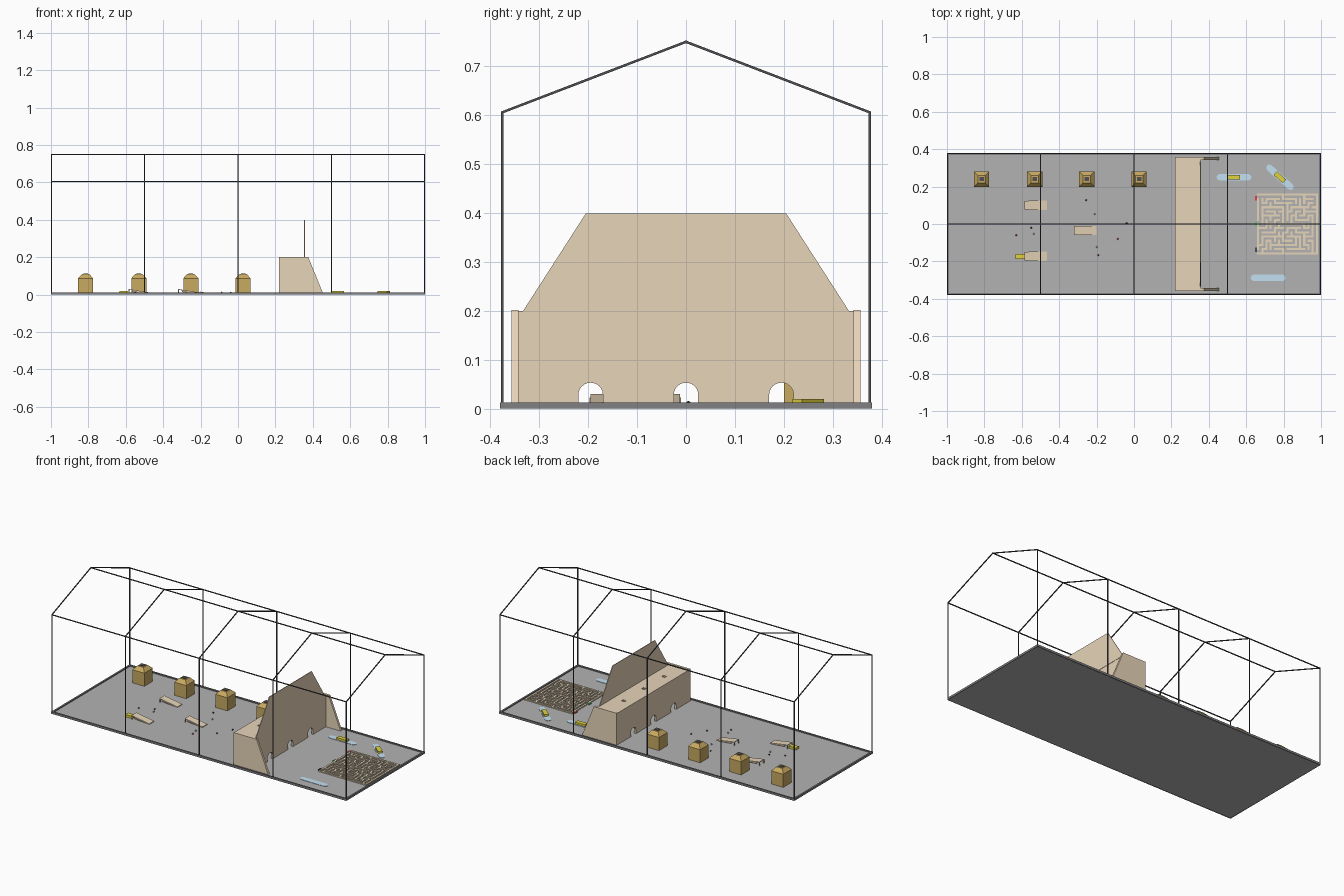
import bpy, bmesh, math, random
from mathutils import Matrix, Vector

if "Cube" in bpy.data.objects:
    bpy.data.objects.remove(bpy.data.objects["Cube"])

random.seed(7)
FLOOR = 0.006


def material(name, rgb):
    m = bpy.data.materials.new(name)
    m.diffuse_color = (*rgb, 1)
    m.use_nodes = True
    m.node_tree.nodes["Principled BSDF"].inputs["Base Color"].default_value = m.diffuse_color
    return m


WOOD = material("pale_wood", (0.80, 0.66, 0.48))
GOLD = material("gold", (0.58, 0.40, 0.12))
DARK = material("dark_metal", (0.08, 0.08, 0.09))
GREY = material("floor_grey", (0.45, 0.45, 0.45))
RIM = material("rim_grey", (0.22, 0.22, 0.23))
YELLOW = material("yellow", (0.75, 0.65, 0.05))
BLUE = material("water_blue", (0.55, 0.75, 0.88))
RED = material("red", (0.8, 0.05, 0.05))
GREEN = material("green", (0.1, 0.6, 0.15))


def finish(name, bm, mat):
    bmesh.ops.recalc_face_normals(bm, faces=bm.faces)
    me = bpy.data.meshes.new(name)
    bm.to_mesh(me)
    bm.free()
    ob = bpy.data.objects.new(name, me)
    bpy.context.collection.objects.link(ob)
    me.materials.append(mat)
    return ob


def add_box(bm, x0, x1, y0, y1, z0, z1):
    m = Matrix.Translation(((x0 + x1) / 2, (y0 + y1) / 2, (z0 + z1) / 2)) @ \
        Matrix.Diagonal((x1 - x0, y1 - y0, z1 - z0, 1))
    bmesh.ops.create_cube(bm, size=1, matrix=m)


def boxes(name, mat, *dims):
    bm = bmesh.new()
    for d in dims:
        add_box(bm, *d)
    return finish(name, bm, mat)


def prism(name, pts, offset, mat):
    """Extrude a closed 3D outline along an offset."""
    bm = bmesh.new()
    f = bm.faces.new([bm.verts.new(p) for p in pts])
    r = bmesh.ops.extrude_face_region(bm, geom=[f])
    vs = [v for v in r["geom"] if isinstance(v, bmesh.types.BMVert)]
    bmesh.ops.translate(bm, verts=vs, vec=offset)
    return finish(name, bm, mat)


def add_bar(bm, a, b, t=0.005):
    a, b = Vector(a), Vector(b)
    d = b - a
    m = Matrix.Translation((a + b) / 2) @ d.to_track_quat('Z', 'Y').to_matrix().to_4x4() \
        @ Matrix.Diagonal((t, t, d.length, 1))
    bmesh.ops.create_cube(bm, size=1, matrix=m)


# floor slab and raised rim
boxes("floor", GREY, (-0.995, 0.995, -0.375, 0.375, 0, FLOOR))
boxes("floor_rim", RIM,
      (-1, 1, -0.38, -0.37, 0, 0.0125), (-1, 1, 0.37, 0.38, 0, 0.0125),
      (-1, -0.99, -0.37, 0.37, 0, 0.0125), (0.99, 1, -0.37, 0.37, 0, 0.0125))

# open gabled frame
bm = bmesh.new()
for x in (-0.9975, -0.5, 0, 0.5, 0.9975):
    for s in (-1, 1):
        add_bar(bm, (x, s * 0.376, 0.01), (x, s * 0.376, 0.606))
        add_bar(bm, (x, s * 0.378, 0.605), (x, 0, 0.75))
for y, z in ((-0.376, 0.605), (0.376, 0.605), (0, 0.75)):
    add_bar(bm, (-1, y, z), (1, y, z))
finish("gable_frame", bm, DARK)

# bridge: arched long walls
outline = [(-0.343, FLOOR)]
for c in (-0.195, 0, 0.195):
    outline.append((c - 0.025, FLOOR))
    for i in range(13):
        a = math.pi * (1 - i / 12)
        outline.append((c + 0.025 * math.cos(a), 0.028 + 0.025 * math.sin(a)))
    outline.append((c + 0.025, FLOOR))
outline += [(0.343, FLOOR), (0.343, 0.188), (-0.343, 0.188)]
for label, x in (("left", 0.22), ("right", 0.343)):
    prism("bridge_wall_" + label, [(x, y, z) for y, z in outline], (0.012, 0, 0), WOOD)

# bridge deck with three square pockets
deck = [(0.22, 0.274, -0.343, 0.343, 0.188, 0.2), (0.296, 0.355, -0.343, 0.343, 0.188, 0.2)]
edge = -0.343
for c in (-0.195, 0, 0.195):
    deck.append((0.274, 0.296, edge, c - 0.009, 0.188, 0.2))
    deck.append((0.274, 0.296, c - 0.009, c + 0.009, 0.188, 0.192))
    edge = c + 0.009
deck.append((0.274, 0.296, edge, 0.343, 0.188, 0.2))
boxes("bridge_deck", WOOD, *deck)

# bridge end panels with sloped edge
for s in (-1, 1):
    prism("bridge_end_panel", [(0.22, s * 0.343, FLOOR), (0.455, s * 0.343, FLOOR),
                               (0.375, s * 0.343, 0.202), (0.22, s * 0.343, 0.202)],
          (0, s * 0.014, 0), WOOD)

# tapered backboard above the bridge
prism("backboard", [(0.353, -0.333, 0.2), (0.353, 0.333, 0.2),
                    (0.353, 0.205, 0.399), (0.353, -0.205, 0.399)], (0.004, 0, 0), WOOD)

# huts with hipped roofs and a smoke hole
for x in (-0.815, -0.53, -0.252, 0.027):
    y = 0.24
    boxes("hut_body", GOLD, (x - 0.04, x + 0.04, y - 0.04, y + 0.04, FLOOR, 0.087))
    bm = bmesh.new()
    m = Matrix.Translation((x, y, 0.098)) @ Matrix.Rotation(math.pi / 4, 4, 'Z')
    bmesh.ops.create_cone(bm, cap_ends=True, segments=4, radius1=0.041 * math.sqrt(2),
                          radius2=0.02 * math.sqrt(2), depth=0.022, matrix=m)
    finish("hut_roof", bm, GOLD)
    boxes("hut_roof_vent", DARK, (x - 0.012, x + 0.012, y - 0.011, y + 0.011, 0.107, 0.112))

# ramps: sloped plank, side cheeks and end leg
for x, y in ((-0.585, 0.1), (-0.32, -0.035), (-0.585, -0.172)):
    prism("ramp_plank", [(x, y - 0.023, 0.026), (x, y - 0.023, 0.030),
                         (x + 0.12, y - 0.023, 0.010), (x + 0.12, y - 0.023, FLOOR)],
          (0, 0.046, 0), WOOD)
    for s in (-1, 1):
        prism("ramp_cheek", [(x + 0.02, y + s * 0.021, 0.023), (x + 0.118, y + s * 0.021, FLOOR),
                             (x + 0.02, y + s * 0.021, 0.015)], (0, s * 0.004, 0), WOOD)
    boxes("ramp_leg", WOOD, (x, x + 0.004, y - 0.023, y - 0.018, FLOOR, 0.027),
          (x, x + 0.004, y + 0.018, y + 0.023, FLOOR, 0.027))


# pools and yellow blocks
def place(ob, x, y, deg):
    ob.location = (x, y, 0)
    ob.rotation_euler[2] = math.radians(deg)


for x, y, deg, block in ((0.535, 0.25, 0, True), (0.78, 0.25, -42, True), (0.717, -0.288, 0, False)):
    pts = []
    for i in range(24):
        a = 2 * math.pi * (i + 0.5) / 24
        pts.append((math.copysign(0.07, math.cos(a)) + 0.023 * math.cos(a), 0.018 * math.sin(a), FLOOR))
    place(prism("pool", pts, (0, 0, 0.002), BLUE), x, y, deg)
    if block:
        place(boxes("yellow_block", YELLOW, (-0.033, 0.033, -0.013, 0.013, FLOOR, 0.02)), x, y, deg)
boxes("yellow_block", YELLOW, (-0.633, -0.585, -0.188, -0.16, FLOOR, 0.02))

# maze carved by depth-first search, drawn as wall runs
N = 14
S = 2 * N + 1
wall = [[True] * S for _ in range(S)]
stack = [(1, 1)]
wall[1][1] = False
while stack:
    i, j = stack[-1]
    steps = [(a, b) for a, b in ((2, 0), (-2, 0), (0, 2), (0, -2))
             if 0 < i + a < S and 0 < j + b < S and wall[i + a][j + b]]
    if not steps:
        stack.pop()
        continue
    a, b = random.choice(steps)
    wall[i + a // 2][j + b // 2] = wall[i + a][j + b] = False
    stack.append((i + a, j + b))
for j in (1, N + 1 - N % 2, S - 2):
    wall[0][j] = False
U, X0, Y0 = 0.325 / S, 0.658, -0.1625
bm = bmesh.new()
for i in range(S):
    j = 0
    while j < S:
        k = j
        while k < S and wall[i][k]:
            k += 1
        if k > j:
            add_box(bm, X0 + i * U, X0 + (i + 1) * U, Y0 + j * U, Y0 + k * U, FLOOR, 0.0125)
        j = k + 1
finish("maze_walls", bm, WOOD)
for y, mat in ((0.138, RED), (0, GREEN), (-0.138, DARK)):
    boxes("maze_gate", mat, (0.648, 0.657, y - 0.012, y + 0.012, FLOOR, 0.0125))

# scattered balls
spots = [(-0.63, -0.06), (-0.55, -0.02), (-0.535, -0.053), (-0.594, -0.166), (-0.256, 0.128),
         (-0.21, 0.053), (-0.086, -0.08), (-0.04, 0.005), (-0.2, -0.123), (-0.19, -0.166)]
for n, (x, y) in enumerate(spots):
    bm = bmesh.new()
    bmesh.ops.create_icosphere(bm, subdivisions=1, radius=0.005,
                               matrix=Matrix.Translation((x, y, FLOOR + 0.005)))
    finish("ball", bm, (RED, DARK, BLUE)[n % 3])
